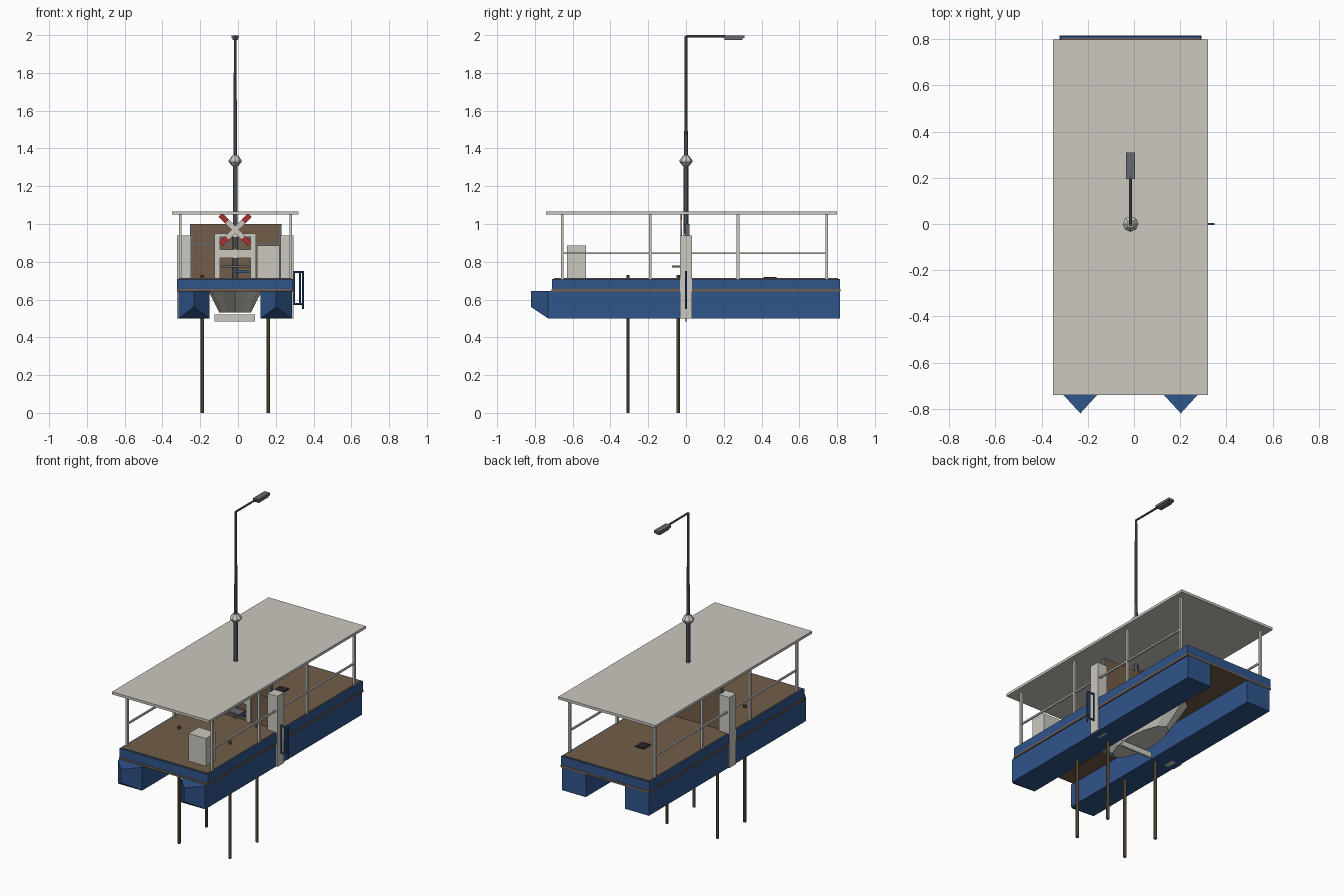
import bpy, bmesh, math
from mathutils import Matrix, Vector

if "Cube" in bpy.data.objects:
    bpy.data.objects.remove(bpy.data.objects["Cube"])


def material(name, r, g, b):
    m = bpy.data.materials.new(name)
    m.diffuse_color = (r, g, b, 1)
    m.use_nodes = True
    m.node_tree.nodes["Principled BSDF"].inputs["Base Color"].default_value = m.diffuse_color
    return m


BLUE = material("blue_paint", 0.03, 0.09, 0.26)
BROWN = material("brown_wood", 0.17, 0.11, 0.065)
CREAM = material("off_white", 0.60, 0.58, 0.53)
STEEL = material("grey_steel", 0.13, 0.14, 0.16)
RED = material("red_paint", 0.4, 0.03, 0.03)
BLACK = material("black_hatch", 0.02, 0.02, 0.025)
CX = -0.015  # centre line of the boat


def finish(name, bm, mat):
    bmesh.ops.recalc_face_normals(bm, faces=bm.faces)
    me = bpy.data.meshes.new(name)
    bm.to_mesh(me)
    bm.free()
    ob = bpy.data.objects.new(name, me)
    bpy.context.collection.objects.link(ob)
    if mat:
        me.materials.append(mat)
    return ob


def box(name, x0, x1, y0, y1, z0, z1, mat=None):
    bm = bmesh.new()
    m = Matrix.Translation(((x0 + x1) / 2, (y0 + y1) / 2, (z0 + z1) / 2))
    m = m @ Matrix.Diagonal((x1 - x0, y1 - y0, z1 - z0, 1))
    bmesh.ops.create_cube(bm, size=1, matrix=m)
    return finish(name, bm, mat)


def rod(name, a, b, r0, r1=None, mat=None, sides=8):
    a, b = Vector(a), Vector(b)
    bm = bmesh.new()
    rot = (b - a).to_track_quat('Z', 'Y').to_matrix().to_4x4()
    bmesh.ops.create_cone(bm, cap_ends=True, segments=sides, radius1=r0,
                          radius2=r0 if r1 is None else r1, depth=(b - a).length,
                          matrix=Matrix.Translation((a + b) / 2) @ rot)
    return finish(name, bm, mat)


def pontoon(name, x0, x1):
    bm = bmesh.new()
    xc = (x0 + x1) / 2
    back, mid = ([bm.verts.new(p) for p in
                  ((x0, y, .50), (x1, y, .50), (x1, y, .645), (x0, y, .645))]
                 for y in (.815, -.73))
    tip_low = bm.verts.new((xc, -.82, .56))
    tip_top = bm.verts.new((xc, -.82, .645))
    bm.faces.new(back)
    for i in range(4):
        j = (i + 1) % 4
        bm.faces.new((back[i], back[j], mid[j], mid[i]))
    bm.faces.new((mid[0], mid[1], tip_low))
    bm.faces.new((mid[1], mid[2], tip_top, tip_low))
    bm.faces.new((mid[3], mid[0], tip_low, tip_top))
    bm.faces.new((mid[2], mid[3], tip_top))
    return finish(name, bm, BLUE)


# Floats and deck
pontoon("left_pontoon", -.315, -.15)
pontoon("right_pontoon", .12, .285)
box("deck_underside", -.322, .292, -.712, .817, .642, .655, BROWN)
box("deck_frame", -.32, .29, -.71, .815, .655, .71, BLUE)
box("deck_floor", -.31, .28, -.70, .805, .70, .713, BROWN)
box("deck_hatch", CX - .03, CX + .03, .41, .48, .71, .719, BLACK)

# Roof, posts and side rails
box("roof", -.35, .32, -.74, .80, 1.05, 1.066, CREAM)
for side, x in (("left", -.305), ("right", .28)):
    for i, y in enumerate((-.655, -.19, .275, .745)):
        box(f"{side}_roof_post_{i + 1}", x - .007, x + .007, y - .007, y + .007,
            .71, 1.05, CREAM)
    box(f"{side}_rail", x - .005, x + .005, -.655, .745, .84, .85, CREAM)
box("left_pillar", -.322, -.25, -.033, .033, .50, .94, CREAM)
box("right_pillar", .225, .294, -.033, .033, .50, .94, CREAM)

# Control cabinet at the front
box("control_cabinet", .10, .22, -.63, -.53, .71, .885, CREAM)

# Cross wall with end posts and middle rail
box("cross_wall", -.24, .22, .0, .014, .71, 1.0, BROWN)
for side, x in (("left", -.247), ("right", .223)):
    box(f"wall_{side}_post", x - .007, x + .007, -.006, .018, .71, 1.0, STEEL)
box("wall_rail", -.24, .22, -.004, 0, .89, .897, STEEL)

# Frame in front of the wall
box("frame_left", -.125, -.095, -.014, -.004, .71, .95, CREAM)
box("frame_right", .065, .095, -.014, -.004, .71, .95, CREAM)
box("frame_top", -.125, .095, -.014, -.004, .93, .95, CREAM)
box("frame_middle", -.125, .095, -.014, -.004, .82, .865, CREAM)
box("frame_base", -.125, .09, -.006, .006, .485, .52, CREAM)
box("frame_shelf", -.09, .06, -.075, -.012, .77, .78, STEEL)
box("frame_handle", -.01, .055, -.02, -.012, .74, .755, BLUE)

# Crossed warning sign with red tips
for i, angle in enumerate((45, -45)):
    rot = Matrix.Translation((CX, -.024 - .004 * i, .97)) @ \
        Matrix.Rotation(math.radians(angle), 4, 'Y')
    for part, a, b, mat in (("tip_a", -.11, -.06, RED), ("middle", -.06, .06, CREAM),
                            ("tip_b", .06, .11, RED)):
        ob = box(f"sign_{i + 1}_{part}", a, b, -.002, .002, -.014, .014, mat)
        ob.data.transform(rot)

# Tub slung between the floats
bm = bmesh.new()
bmesh.ops.create_cone(bm, cap_ends=True, segments=12, radius1=.6, radius2=1, depth=1,
                      matrix=Matrix.Translation((CX, .04, .587)) @
                      Matrix.Diagonal((.14, .38, .11, 1)))
finish("hull_tub", bm, CREAM)

# Support piles
for i, x in enumerate((-.19, .16)):
    for j, y in enumerate((-.307, -.04)):
        rod(f"pile_{i}_{j}", (x, y, 0), (x, y, .73), .009, mat=BROWN)

# Stepped lamp mast, collar and lamp
for i, (z0, z1, r) in enumerate(((.54, 1.33, .014), (1.33, 1.66, .010), (1.66, 1.995, .008))):
    rod(f"mast_section_{i + 1}", (CX, 0, z0), (CX, 0, z1), r, r * .85, STEEL)
rod("collar_lower", (CX, 0, 1.308), (CX, 0, 1.328), .017, .034, CREAM)
rod("collar_band", (CX, 0, 1.328), (CX, 0, 1.338), .034, mat=CREAM)
rod("collar_upper", (CX, 0, 1.338), (CX, 0, 1.362), .034, .016, CREAM)
rod("lamp_arm", (CX, 0, 1.994), (CX, .21, 1.994), .006, mat=STEEL)
box("lamp_head", CX - .019, CX + .019, .195, .31, 1.984, 1.999, STEEL)
box("lamp_lens", CX - .015, CX + .015, .205, .30, 1.974, 1.984, STEEL)

# Boarding ladder on the right side
for i, (x, z0) in enumerate(((.297, .575), (.328, .575), (.344, .55))):
    rod(f"ladder_bar_{i + 1}", (x, 0, z0), (x, 0, .75), .005, mat=BLUE)
for i, z in enumerate((.577, .745)):
    rod(f"ladder_bracket_{i + 1}", (.285, 0, z), (.344, 0, z), .005, mat=BLUE)
